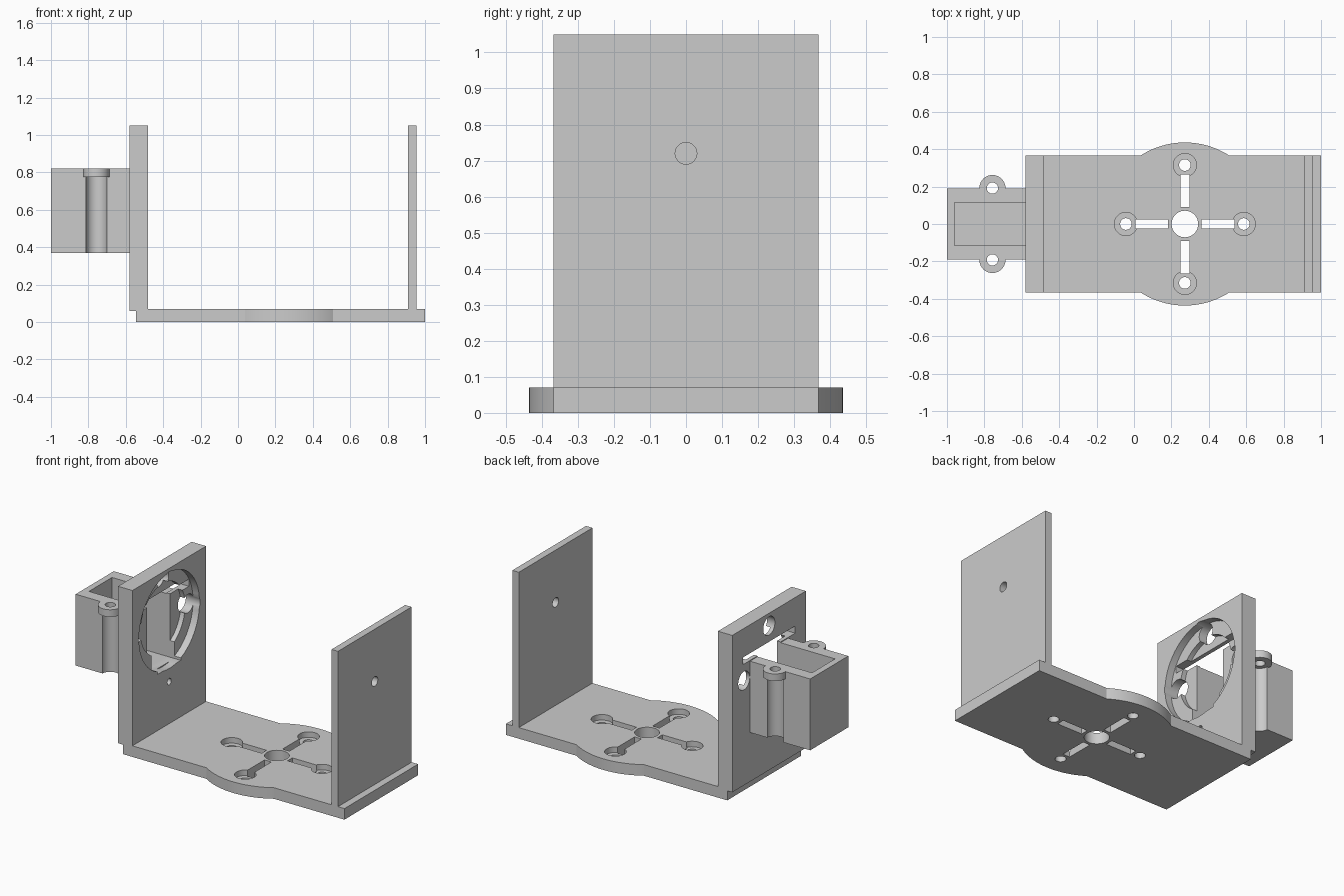
import bpy
import bmesh
import math
from mathutils import Matrix, Vector

cube = bpy.data.objects.get("Cube")
if cube:
    bpy.data.objects.remove(cube, do_unlink=True)

GREY = (0.6, 0.6, 0.6, 1.0)
grey = bpy.data.materials.new("plain_grey")
grey.use_nodes = True
grey.diffuse_color = GREY
for node in grey.node_tree.nodes:
    if node.type == 'BSDF_PRINCIPLED':
        node.inputs["Base Color"].default_value = GREY


def finish(name, bm):
    mesh = bpy.data.meshes.new(name)
    bm.to_mesh(mesh)
    bm.free()
    mesh.materials.append(grey)
    obj = bpy.data.objects.new(name, mesh)
    bpy.context.collection.objects.link(obj)
    return obj


def box(name, x, y, z):
    """Box from (min, max) pairs."""
    bm = bmesh.new()
    bmesh.ops.create_cube(bm, size=1)
    for v in bm.verts:
        v.co = Vector([(a + b) / 2 + c * (b - a) for (a, b), c in zip((x, y, z), v.co)])
    return finish(name, bm)


def rod(name, axis, span, centre, radius, sides=48):
    """Cylinder along x or z; centre gives the other two coordinates."""
    bm = bmesh.new()
    bmesh.ops.create_cone(bm, cap_ends=True, segments=sides, radius1=radius,
                          radius2=radius, depth=span[1] - span[0])
    mid = (span[0] + span[1]) / 2
    if axis == 'x':
        m = Matrix.Translation((mid, *centre)) @ Matrix.Rotation(math.pi / 2, 4, 'Y')
    else:
        m = Matrix.Translation((*centre, mid))
    bm.transform(m)
    return finish(name, bm)


def combine(obj, operation, *tools):
    """Apply booleans and discard the tools."""
    for tool in tools:
        tool.hide_render = True
        mod = obj.modifiers.new("boolean", 'BOOLEAN')
        mod.operation = operation
        mod.solver = 'EXACT'
        mod.object = tool
        bpy.ops.object.select_all(action='DESELECT')
        bpy.context.view_layer.objects.active = obj
        obj.select_set(True)
        bpy.ops.object.modifier_apply(modifier=mod.name)
        bpy.data.objects.remove(tool, do_unlink=True)


HALF = 0.367      # half width of plate and walls
HUB = 0.272       # x of the mounting pattern
AXIS = 0.72       # height of the pivot axis

# Base plate with round bulge
base = box("base_plate", (-0.545, 1.0), (-HALF, HALF), (0, 0.07))
combine(base, 'UNION', rod("bulge", 'z', (0, 0.07), (HUB, 0), 0.436, 128))
combine(base, 'DIFFERENCE', rod("hub_hole", 'z', (-0.1, 0.2), (HUB, 0), 0.071))

# Cross pattern of slots and counterbored holes
for dx, dy in ((1, 0), (-1, 0), (0, 1), (0, -1)):
    near, far, w = 0.09, 0.265, 0.024
    xs = sorted((HUB + dx * near - abs(dy) * w, HUB + dx * far + abs(dy) * w))
    ys = sorted((dy * near - abs(dx) * w, dy * far + abs(dx) * w))
    c = (HUB + dx * 0.315, dy * 0.315)
    combine(base, 'DIFFERENCE',
            box("slot", xs, ys, (-0.1, 0.2)),
            rod("counterbore", 'z', (0.035, 0.2), c, 0.062),
            rod("screw_hole", 'z', (-0.1, 0.2), c, 0.031))

# Plain wall with pivot hole
pivot_wall = box("pivot_wall", (0.91, 0.955), (-HALF, HALF), (0.07, 1.05))
combine(pivot_wall, 'DIFFERENCE', rod("pivot_hole", 'x', (0.8, 1.1), (0, AXIS), 0.03))

# Thick wall with stepped round recess and servo opening
servo_wall = box("servo_wall", (-0.58, -0.48), (-HALF, HALF), (0.06, 1.05))
combine(servo_wall, 'DIFFERENCE',
        rod("recess", 'x', (-0.525, -0.4), (0, AXIS), 0.302, 72),
        rod("inner_recess", 'x', (-0.555, -0.4), (0, AXIS), 0.222, 72),
        box("body_opening", (-0.7, -0.4), (-0.115, 0.115), (0.425, 0.84)),
        box("tab_slot", (-0.7, -0.5), (-0.26, 0.26), (0.825, 0.87)),
        rod("lower_hole", 'x', (-0.7, -0.4), (0, 0.335), 0.02))
for y, z in ((0.25, 0), (-0.25, 0), (0, 0.25)):
    combine(servo_wall, 'DIFFERENCE',
            rod("horn_hole", 'x', (-0.7, -0.4), (y, AXIS + z), 0.058))

# Servo holder box, open at the top and towards the wall
holder = box("servo_holder", (-1.0, -0.58), (-0.19, 0.19), (0.37, 0.82))
combine(holder, 'DIFFERENCE',
        box("cavity", (-0.96, -0.5), (-0.115, 0.115), (0.425, 0.95)))

# Screw ears on both sides, with a round access groove below each
for side in (-1, 1):
    c = (-0.757, side * 0.192)
    combine(holder, 'UNION', rod("ear", 'z', (0.775, 0.82), c, 0.07))
    combine(holder, 'DIFFERENCE',
            rod("groove", 'z', (0.3, 0.775), c, 0.056),
            rod("ear_hole", 'z', (0.3, 0.9), c, 0.03))

# Smooth the round parts, keep the edges sharp
bpy.ops.object.select_all(action='DESELECT')
for part in (base, pivot_wall, servo_wall, holder):
    part.select_set(True)
    bpy.context.view_layer.objects.active = part
bpy.ops.object.shade_smooth_by_angle(angle=math.radians(30))
